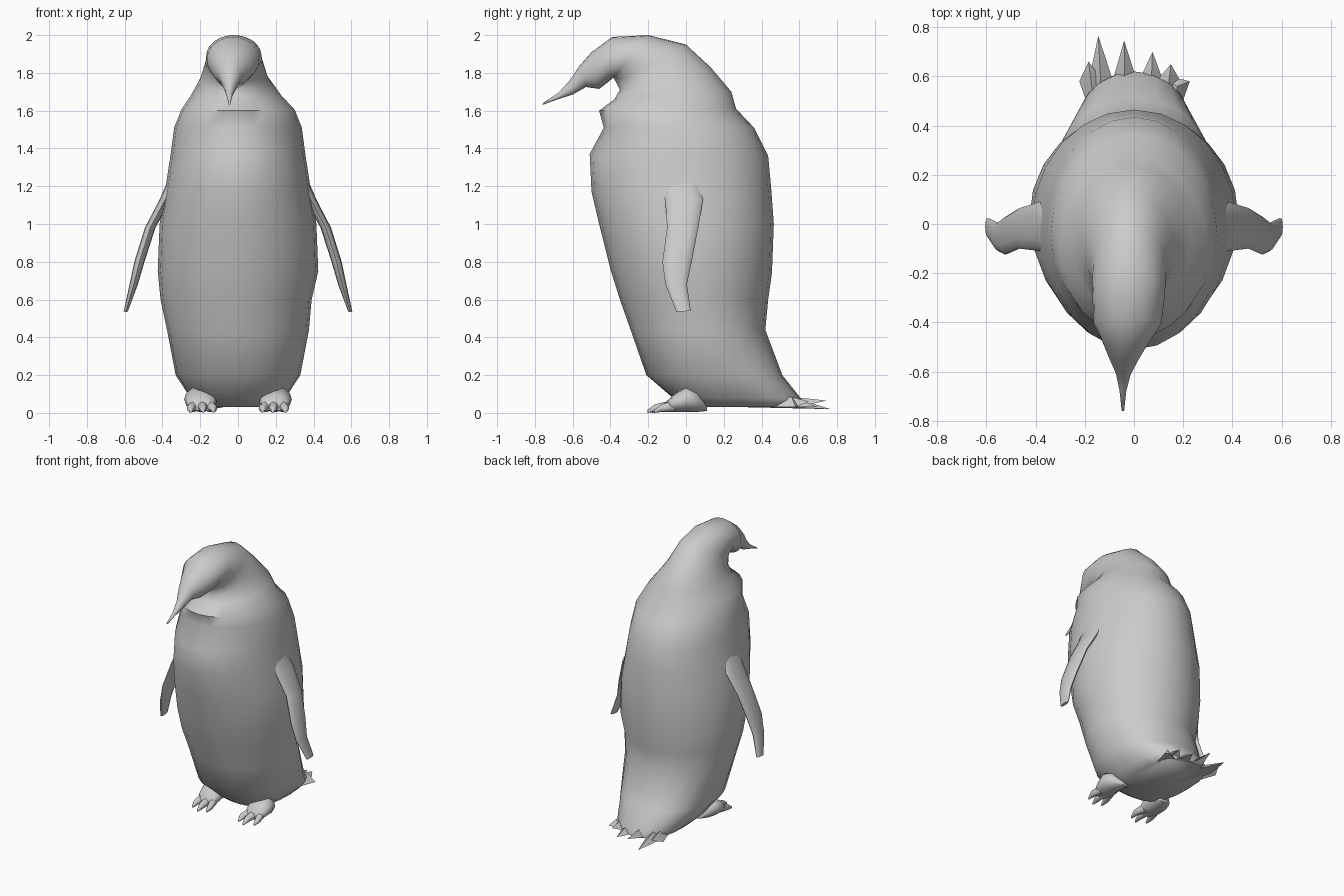
import bpy, bmesh, math


def power(v, e):
    return math.copysign(abs(v) ** e, v)


def finish(bm, name, angle):
    bmesh.ops.recalc_face_normals(bm, faces=bm.faces)
    mesh = bpy.data.meshes.new(name)
    bm.to_mesh(mesh)
    bm.free()
    ob = bpy.data.objects.new(name, mesh)
    bpy.context.collection.objects.link(ob)
    bpy.ops.object.select_all(action='DESELECT')
    ob.select_set(True)
    bpy.context.view_layer.objects.active = ob
    bpy.ops.object.shade_smooth_by_angle(angle=math.radians(angle))
    return ob


def loft(name, rings, n=12, side=1, angle=60):
    """Skin oval rings: (y0, z0, y1, z1, half width, x centre, exponent)."""
    bm = bmesh.new()
    loops = []
    for y0, z0, y1, z1, w, x, e in rings:
        loop = []
        for i in range(n):
            t = 2 * math.pi * i / n
            c, s = power(math.cos(t), e), power(math.sin(t), e)
            loop.append(bm.verts.new((side * (x + w * s),
                                      (y0 + y1) / 2 - c * (y1 - y0) / 2,
                                      (z0 + z1) / 2 - c * (z1 - z0) / 2)))
        loops.append(loop)
    for a, b in zip(loops, loops[1:]):
        for i in range(n):
            j = (i + 1) % n
            bm.faces.new((a[i], a[j], b[j], b[i]))
    bm.faces.new(loops[0])
    bm.faces.new(loops[-1])
    return finish(bm, name, angle)


# Body, neck, bowed head and beak in one skin
body = [(0.0, .03, .62, .03, .20, 0, .8),
        (-.07, .08, .61, .075, .25, 0, .8),
        (-.21, .20, .51, .20, .33, 0, .9),
        (-.29, .43, .42, .44, .375, 0, 1),
        (-.35, .60, .435, .60, .40, -.01, 1),
        (-.40, .76, .455, .74, .425, 0, 1),
        (-.46, 1.0, .465, 1.0, .415, 0, 1),
        (-.50, 1.17, .45, 1.2, .385, 0, 1),
        (-.51, 1.37, .435, 1.36, .357, 0, 1),
        (-.435, 1.51, .36, 1.51, .338, 0, 1),
        (-.46, 1.60, .265, 1.61, .30, 0, 1),
        (-.38, 1.66, .24, 1.70, .24, -.01, 1),
        (-.35, 1.71, .13, 1.83, .18, -.02, 1),
        (-.37, 1.75, 0.0, 1.95, .152, -.02, 1),
        (-.385, 1.775, -.20, 2.0, .147, -.022, 1),
        (-.42, 1.745, -.39, 1.99, .138, -.027, 1),
        (-.46, 1.715, -.50, 1.91, .095, -.033, 1),
        (-.53, 1.725, -.565, 1.835, .06, -.04, 1),
        (-.60, 1.685, -.62, 1.755, .03, -.043, 1),
        (-.68, 1.66, -.675, 1.695, .014, -.045, 1),
        (-.76, 1.63, -.755, 1.642, .005, -.045, 1)]
loft("body", body, 24)

# Flippers and feet on both sides
flipper = [(-.13, 1.24, .05, 1.28, .03, .33, 1),
           (-.11, 1.13, .09, 1.13, .03, .385, 1),
           (-.10, .98, .065, .98, .028, .465, 1),
           (-.125, .80, .03, .80, .027, .522, 1),
           (-.11, .68, .005, .68, .022, .552, 1),
           (-.05, .535, .025, .54, .011, .594, .8)]
foot = [(.11, .01, .11, .035, .03, .17, 1),
        (.06, .005, .06, .12, .07, .19, 1),
        (0.0, .005, 0.0, .14, .085, .20, 1),
        (-.06, .005, -.06, .10, .08, .195, 1),
        (-.11, .01, -.11, .055, .06, .19, 1)]
for side, label in ((1, "right"), (-1, "left")):
    loft("flipper_" + label, flipper, 12, side)
    loft("foot_" + label, foot, 12, side)
    for k, (x0, x1, tip) in enumerate(((.155, .13, -.18), (.19, .185, -.205), (.23, .25, -.17))):
        toe = [(-.06, .005, -.06, .07, .03, x0, 1),
               (tip + .04, .005, tip + .04, .045, .021, x1, 1),
               (tip, 0, tip, .015, .007, x1, 1)]
        loft(f"toe_{label}_{k}", toe, 8, side)

# Fan of pointed tail feathers
tips = [(-.185, .66, .06), (-.145, .765, .02), (-.04, .745, .065),
        (.075, .70, .03), (.15, .65, .06), (.19, .59, .04)]
for k, (x, y, z) in enumerate(tips):
    bm = bmesh.new()
    root, l, r, top, tip = [bm.verts.new(p) for p in (
        (x * .3, .10, .035), (x * .93 - .05, .58, .03), (x * .93 + .05, .58, .03),
        (x * .93, .56, .085), (x, y, z))]
    for f in ((root, l, top), (root, top, r), (top, l, tip), (top, tip, r),
              (root, tip, l), (root, r, tip)):
        bm.faces.new(f)
    finish(bm, f"tail_feather_{k}", 30)
